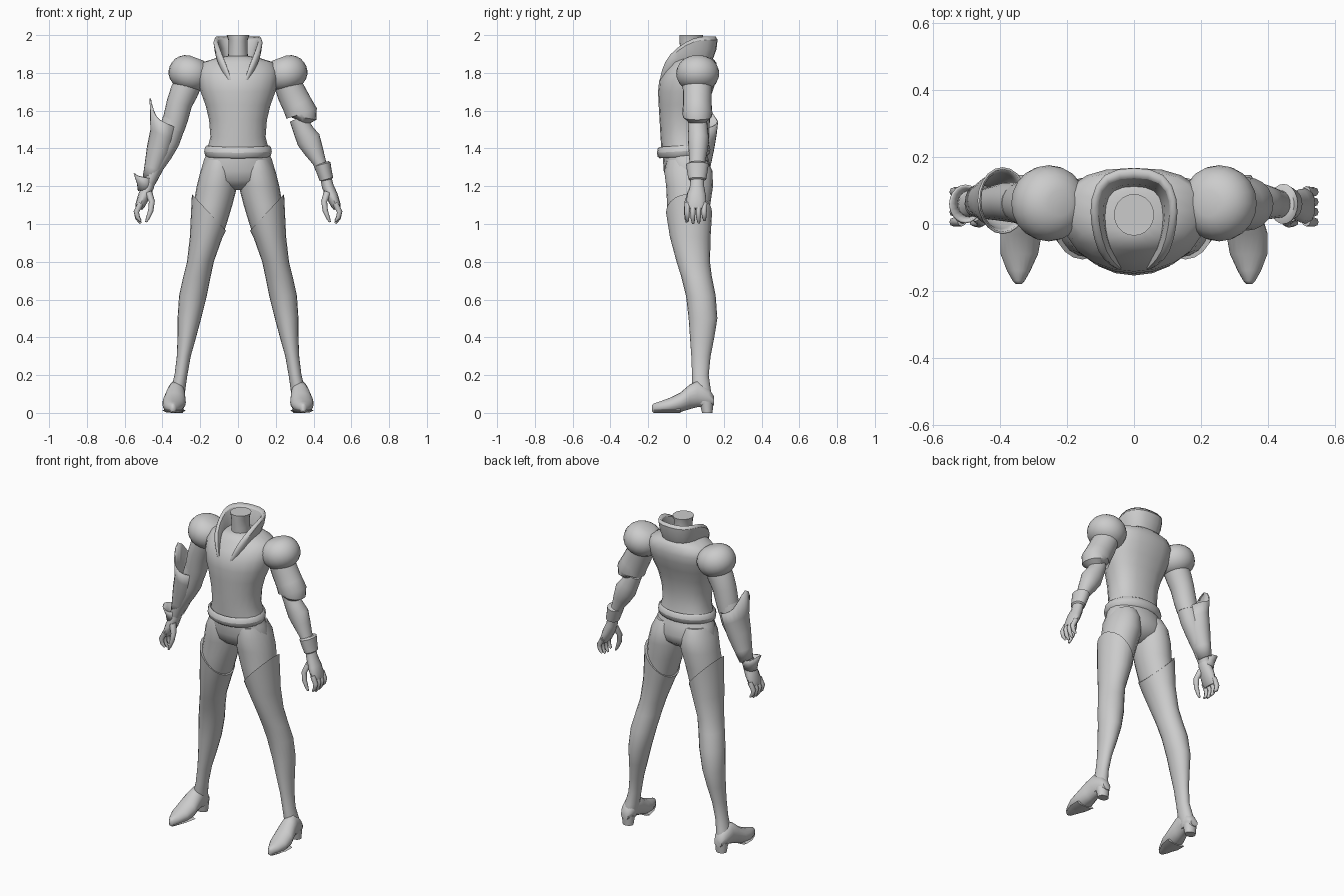
import bpy, bmesh, math
from mathutils import Vector as V

N = 20
grey = bpy.data.materials.new("plain_grey")
grey.diffuse_color = (0.6, 0.6, 0.6, 1)


def finish(name, bm, angle=50):
    bmesh.ops.recalc_face_normals(bm, faces=bm.faces)
    me = bpy.data.meshes.new(name)
    bm.to_mesh(me)
    bm.free()
    me.materials.append(grey)
    ob = bpy.data.objects.new(name, me)
    bpy.context.collection.objects.link(ob)
    bpy.context.view_layer.objects.active = ob
    ob.select_set(True)
    bpy.ops.object.shade_smooth_by_angle(angle=math.radians(angle))
    ob.select_set(False)
    return ob


def loft(name, rings, s=1, cap=True, angle=50):
    """Skin a list of equal-length closed rings; s = -1 mirrors across x."""
    bm = bmesh.new()
    rows = [[bm.verts.new((p[0] * s, p[1], p[2])) for p in r] for r in rings]
    n = len(rows[0])
    for a, b in zip(rows, rows[1:]):
        for i in range(n):
            j = (i + 1) % n
            bm.faces.new((a[i], a[j], b[j], b[i]))
    if cap:
        bm.faces.new(rows[0])
        bm.faces.new(rows[-1])
    return finish(name, bm, angle)


def ring(c, a, b, n=N, back=1.0):
    """Ellipse ring; back < 1 squares off its +b half."""
    pts = []
    for i in range(n):
        t = 2 * math.pi * i / n
        x, y = math.cos(t), math.sin(t)
        if y > 0 and back != 1:
            x, y = math.copysign(abs(x) ** back, x), y ** back
        pts.append(V(c) + V(a) * x + V(b) * y)
    return pts


def flat(z, x0, x1, yf, yb, back=1.0):
    return ring(((x0 + x1) / 2, (yf + yb) / 2, z), ((x1 - x0) / 2, 0, 0),
                (0, (yb - yf) / 2, 0), back=back)


def limb(name, pts, s=1, n=N, angle=50):
    """Tube through (x, y, z, radius across, radius in y)."""
    rings = []
    for i, p in enumerate(pts):
        d = V(pts[min(i + 1, len(pts) - 1)][:3]) - V(pts[max(i - 1, 0)][:3])
        a = V((-d.z, 0, d.x)).normalized() * p[3]
        rings.append(ring(p[:3], a, (0, p[4], 0), n))
    return loft(name, rings, s, angle=angle)


def funnel(name, spans, y, s, lift):
    """Open flared cuff from (outer x, z, inner x, z, radius y); lift raises the outer tip."""
    rings = []
    for k, (xo, zo, xi, zi, ry) in enumerate(spans):
        r = ring(((xo + xi) / 2, y, (zo + zi) / 2),
                 ((xo - xi) / 2, 0, (zo - zi) / 2), (0, ry, 0))
        if k == len(spans) - 1:
            for i, p in enumerate(r):
                p.z += lift * max(0, math.cos(2 * math.pi * i / N)) ** 4
        rings.append(r)
    m = loft(name, rings, s, cap=False).modifiers.new("thickness", "SOLIDIFY")
    m.thickness = 0.007


# Jacket body
body = [(1.39, .165, -.13, .11), (1.46, .146, -.135, .095), (1.55, .153, -.14, .10),
        (1.63, .172, -.145, .115), (1.70, .198, -.148, .14), (1.76, .21, -.142, .16),
        (1.81, .215, -.115, .168), (1.855, .19, -.08, .16), (1.88, .11, -.06, .14),
        (1.89, .05, -.03, .10)]
loft("jacket_body", [flat(z, -w, w, f, b, .8) for z, w, f, b in body])

# Neck
neck = [(1.80, .06, -.03, .10), (1.92, .05, -.03, .085), (1.97, .05, -.035, .085), (2.0, .06, -.035, .09)]
loft("neck", [flat(z, -w, w, f, b) for z, w, f, b in neck])

# Open collar with lapels: base, outer rim, inner rim, inner base at each station
half = [((0, .15, 1.85), (0, .185, 2.0), (0, .14, 2.0), (0, .10, 1.86)),
        ((.08, .14, 1.85), (.105, .17, 2.0), (.085, .13, 2.0), (.06, .09, 1.86)),
        ((.11, .06, 1.85), (.145, .08, 2.0), (.11, .07, 2.0), (.075, .05, 1.86)),
        ((.11, -.01, 1.85), (.14, 0, 1.97), (.105, 0, 1.98), (.075, -.01, 1.85)),
        ((.10, -.07, 1.81), (.12, -.09, 1.89), (.08, -.10, 1.91), (.06, -.06, 1.83)),
        ((.075, -.10, 1.77), (.075, -.13, 1.82), (.045, -.13, 1.82), (.04, -.10, 1.77)),
        ((.05, -.12, 1.73), (.045, -.142, 1.745), (.028, -.145, 1.75), (.028, -.13, 1.73))]
stations = [[(-x, y, z) for x, y, z in st] for st in half[:0:-1]] + half
collar = loft("collar", stations, angle=70)
collar.modifiers.new("soften", "SUBSURF").levels = 1
collar.modifiers["soften"].render_levels = 1

# Belt: a rounded band that dips at the front
belt = []
for k in range(9):
    t = 2 * math.pi * k / 8
    g, h = .014 * math.cos(t), .03 * math.sin(t)
    r = flat(1.385 + h, -.165 - g, .165 + g, -.14 - g, .115 + g)
    for p in r:
        p.z += .06 * (p.y + .02)
    belt.append(r)
loft("belt", belt, cap=False)

# Hips
hips = [(1.40, .155, -.125, .10), (1.34, .18, -.122, .12), (1.28, .198, -.118, .135),
        (1.23, .19, -.10, .125), (1.20, .12, -.07, .09), (1.18, .04, -.03, .05)]
loft("hips", [flat(z, -w, w, f, b) for z, w, f, b in hips])

thigh = [(1.34, .02, .172, -.10, .11), (1.28, .005, .199, -.115, .14), (1.2, .004, .219, -.105, .143),
         (1.1, .03, .236, -.10, .128), (1.0, .06, .244, -.093, .125), (.9, .095, .25, -.075, .12)]
boot = [(.93, .082, .255, -.085, .13), (.8, .128, .27, -.05, .127), (.72, .145, .29, -.025, .137),
        (.62, .165, .312, 0, .157), (.5, .195, .32, .014, .166), (.4, .222, .32, .021, .15),
        (.3, .25, .324, .028, .13), (.2, .268, .336, .032, .12), (.13, .278, .355, .03, .13),
        (.06, .285, .365, .04, .143), (.045, .29, .36, .05, .14)]
foot = [(.147, .325, .025, .04, .09), (.12, .325, .04, .03, .13), (.06, .328, .047, .03, .17),
        (.02, .332, .053, .02, .15), (-.03, .338, .062, .004, .107), (-.09, .343, .056, 0, .078),
        (-.14, .345, .035, 0, .06), (-.17, .345, .018, 0, .05), (-.18, .345, .008, .008, .04)]

for s, side in ((1, "left"), (-1, "right")):
    # Legs: thigh, long boot with slanted top, shoe and heel
    loft(side + "_thigh", [flat(*r) for r in thigh], s)
    top = ring((.154, .016, 1.062), (.09, 0, .097), (0, .122, 0))
    loft(side + "_tall_boot", [top] + [flat(*r) for r in boot], s)
    loft(side + "_boot_foot",
         [ring((x, y, (zb + zt) / 2), (w, 0, 0), (0, 0, (zt - zb) / 2), back=1)
          for y, x, w, zb, zt in foot], s)
    loft(side + "_boot_sole",
         [ring((x, y, .012), (w, 0, 0), (0, 0, .012), 8) for y, x, w, zb, zt in foot[4:8]], s)
    loft(side + "_boot_heel", [flat(0, .292, .358, .085, .14), flat(.06, .285, .365, .07, .146)], s)

    # Shoulder puff
    puff = []
    for k in range(1, 12):
        t = math.pi * k / 12
        c, r = -math.cos(t), math.sin(t) ** .8
        puff.append(ring((.255 + .035 * c, .062, 1.797 - .085 * c),
                         (.106 * r, 0, .04 * r), (0, .114 * r, 0)))
    loft(side + "_shoulder_puff", puff, s)

    # Hand: palm, fingers and thumb
    limb(side + "_palm", [(.462, .06, 1.26, .03, .035), (.475, .058, 1.2, .031, .038),
                          (.497, .055, 1.15, .032, .05), (.518, .053, 1.10, .026, .053),
                          (.525, .053, 1.08, .018, .046)], s, 12)
    for k in range(4):
        y, e = .008 + .03 * k, (.012, 0, .003, .016)[k]
        limb(side + "_finger_%d" % (k + 1),
             [(.515, y, 1.11, .015, .015), (.538, y - .002, 1.065, .015, .014),
              (.532, y - .002, 1.03 + e * .5, .012, .012), (.516, y, 1.003 + e, .006, .007)], s, 8)
    limb(side + "_thumb", [(.475, .03, 1.17, .02, .022), (.456, .01, 1.12, .016, .017),
                           (.462, .003, 1.07, .014, .014), (.478, .002, 1.03, .010, .010),
                           (.487, .003, 1.01, .005, .006)], s, 8)

# Left arm: puffed sleeve, forearm and wrist cuff
limb("left_sleeve", [(.25, .06, 1.77, .07, .08), (.285, .06, 1.69, .078, .076), (.315, .06, 1.63, .08, .076),
                     (.337, .06, 1.585, .085, .08), (.338, .06, 1.565, .078, .075),
                     (.33, .06, 1.545, .045, .05)], angle=40)
limb("left_forearm", [(.315, .06, 1.56, .045, .05), (.348, .064, 1.49, .054, .053),
                      (.374, .066, 1.445, .064, .056), (.40, .064, 1.39, .052, .05),
                      (.43, .06, 1.33, .036, .042), (.455, .06, 1.26, .032, .04)])
limb("left_wrist_cuff", [(.445, .06, 1.322, .036, .045), (.447, .06, 1.316, .044, .06),
                         (.457, .06, 1.275, .04, .054), (.468, .06, 1.237, .037, .047),
                         (.469, .06, 1.232, .028, .04)], angle=40)

# Right arm: sleeve, forearm, winged gauntlet and flared wrist cuff
limb("right_sleeve", [(.25, .06, 1.77, .07, .08), (.285, .06, 1.70, .074, .075), (.31, .06, 1.64, .068, .07),
                      (.33, .062, 1.56, .066, .065), (.345, .064, 1.50, .06, .06)], -1)
limb("right_forearm", [(.335, .062, 1.55, .065, .062), (.372, .066, 1.44, .064, .06),
                       (.405, .064, 1.37, .056, .054), (.445, .06, 1.29, .042, .045),
                       (.476, .06, 1.21, .033, .038)], -1)
funnel("right_gauntlet", [(.505, 1.245, .435, 1.215, .046), (.495, 1.31, .40, 1.28, .058),
                          (.482, 1.41, .355, 1.37, .078), (.464, 1.50, .335, 1.44, .092),
                          (.468, 1.575, .318, 1.505, .10)], .07, -1, .09)
funnel("right_wrist_cuff", [(.53, 1.175, .452, 1.185, .042), (.535, 1.215, .456, 1.215, .047),
                            (.553, 1.255, .455, 1.24, .058)], .06, -1, .012)
